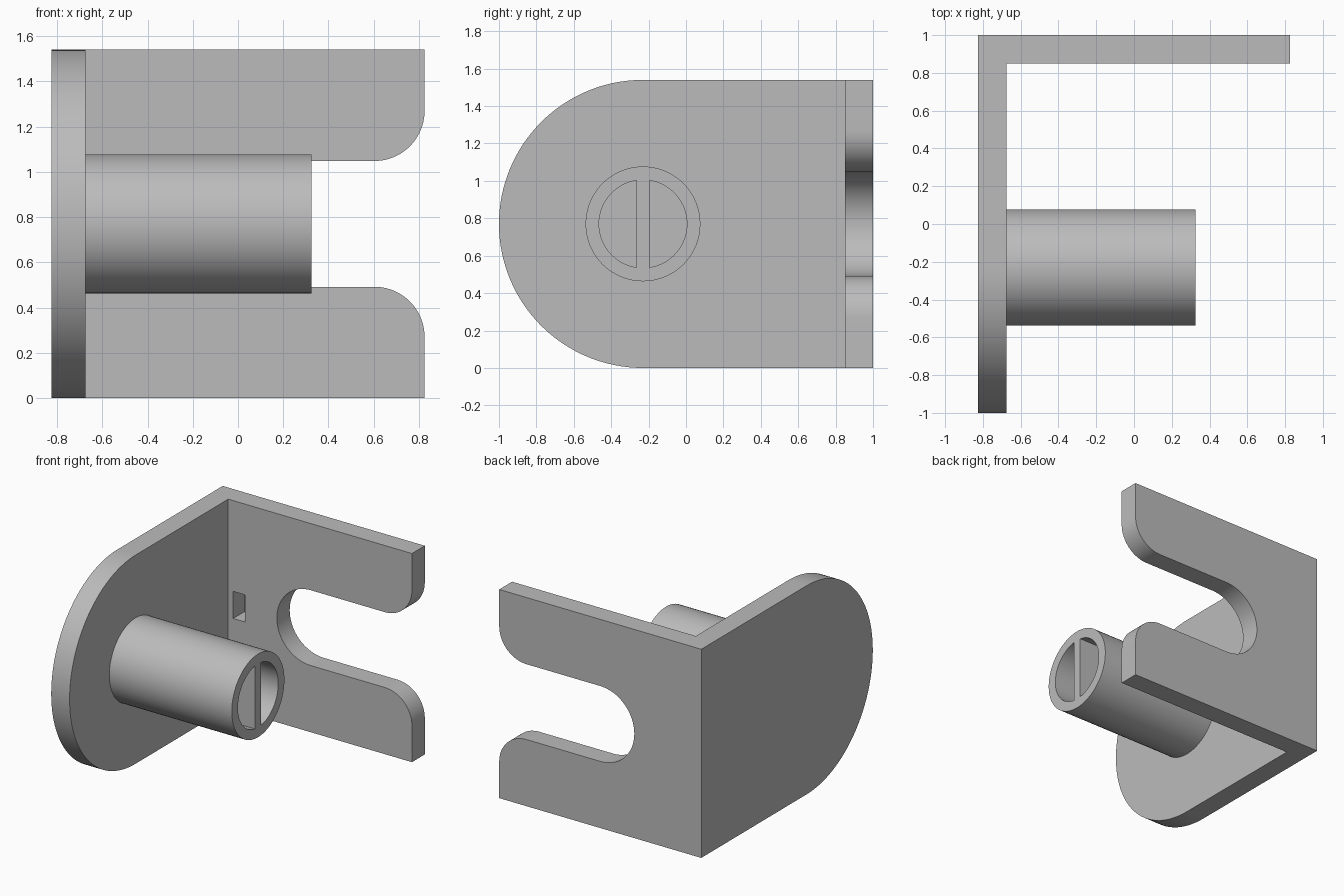
import bpy, bmesh
from math import sin, cos, pi, acos
from mathutils import Vector

if "Cube" in bpy.data.objects:
    bpy.data.objects.remove(bpy.data.objects["Cube"], do_unlink=True)

gray = bpy.data.materials.new("plain gray")
gray.use_nodes = True
color = (0.5, 0.5, 0.5, 1)
gray.diffuse_color = color
gray.node_tree.nodes["Principled BSDF"].inputs["Base Color"].default_value = color

# Overall dimensions
W, H, T = 0.825, 1.54, 0.15
MID = H / 2
INNER = T - W            # inner face of the end plate
PIN_Y = -1 + MID         # centre of the rounded end and the tube


def arc(cu, cv, r, a0, a1, n):
    return [(cu + r * cos(a0 + (a1 - a0) * i / n),
             cv + r * sin(a0 + (a1 - a0) * i / n)) for i in range(n + 1)]


def extrude(name, profile, axis, start, end):
    """Solid from a profile in (y, z) along x, or in (x, z) along y."""
    bm = bmesh.new()
    place = (lambda p: (start, *p)) if axis == "x" else (lambda p: (p[0], start, p[1]))
    face = bm.faces.new([bm.verts.new(place(p)) for p in profile])
    shift = Vector((end - start, 0, 0) if axis == "x" else (0, end - start, 0))
    top = bmesh.ops.extrude_face_region(bm, geom=[face])["geom"]
    bmesh.ops.translate(bm, vec=shift,
                        verts=[v for v in top if isinstance(v, bmesh.types.BMVert)])
    bmesh.ops.recalc_face_normals(bm, faces=bm.faces)
    mesh = bpy.data.meshes.new(name)
    bm.to_mesh(mesh)
    bm.free()
    mesh.materials.append(gray)
    ob = bpy.data.objects.new(name, mesh)
    bpy.context.collection.objects.link(ob)
    return ob


def combine(target, other, operation):
    """Apply a boolean and remove the helper solid."""
    mod = target.modifiers.new(operation, "BOOLEAN")
    mod.operation, mod.object, mod.solver = operation, other, "EXACT"
    bpy.context.view_layer.objects.active = target
    bpy.ops.object.modifier_apply(modifier=mod.name)
    bpy.data.objects.remove(other, do_unlink=True)


# End plate with a rounded front
bracket = extrude("mounting_bracket",
                  [(1, 0), (1, H)] + arc(PIN_Y, MID, MID, pi / 2, 3 * pi / 2, 64),
                  "x", -W, INNER)

# Back plate with an open slot and rounded slot mouth
slot_r, lip_r = 0.278, 0.222
low = arc(W - lip_r, MID - slot_r - lip_r, lip_r, 0, pi / 2, 20)
high = arc(W - lip_r, MID + slot_r + lip_r, lip_r, -pi / 2, 0, 20)
slot = arc(0, MID, slot_r, 3 * pi / 2, pi / 2, 40)
back_plate = extrude("back_plate",
                     [(-W + T / 2, 0), (W, 0)] + low + slot + high
                     + [(W, H), (-W + T / 2, H)], "y", 1 - T, 1)
combine(bracket, back_plate, "UNION")

# Small blind notch beside the inner corner
notch = extrude("notch_cutter", [(-0.635, 0.67), (-0.54, 0.67), (-0.54, 0.87), (-0.635, 0.87)],
                "y", 0.8, 0.98)
combine(bracket, notch, "DIFFERENCE")

# Tube, hollowed in two halves to leave a central web
tube_end, bore_r, web = 0.325, 0.235, 0.035
tube = extrude("tube", arc(PIN_Y, MID, 0.307, 0, 2 * pi, 64)[:-1],
               "x", INNER - T / 2, tube_end)
limit = acos(web / bore_r)
for turn in (0, pi):
    half = extrude("bore_cutter", arc(PIN_Y, MID, bore_r, turn - limit, turn + limit, 32),
                   "x", INNER, tube_end + 0.1)
    combine(tube, half, "DIFFERENCE")
combine(bracket, tube, "UNION")

# Smooth curves, sharp edges
bpy.ops.object.select_all(action="DESELECT")
bracket.select_set(True)
bpy.context.view_layer.objects.active = bracket
bpy.ops.object.shade_smooth_by_angle(angle=pi / 6)
